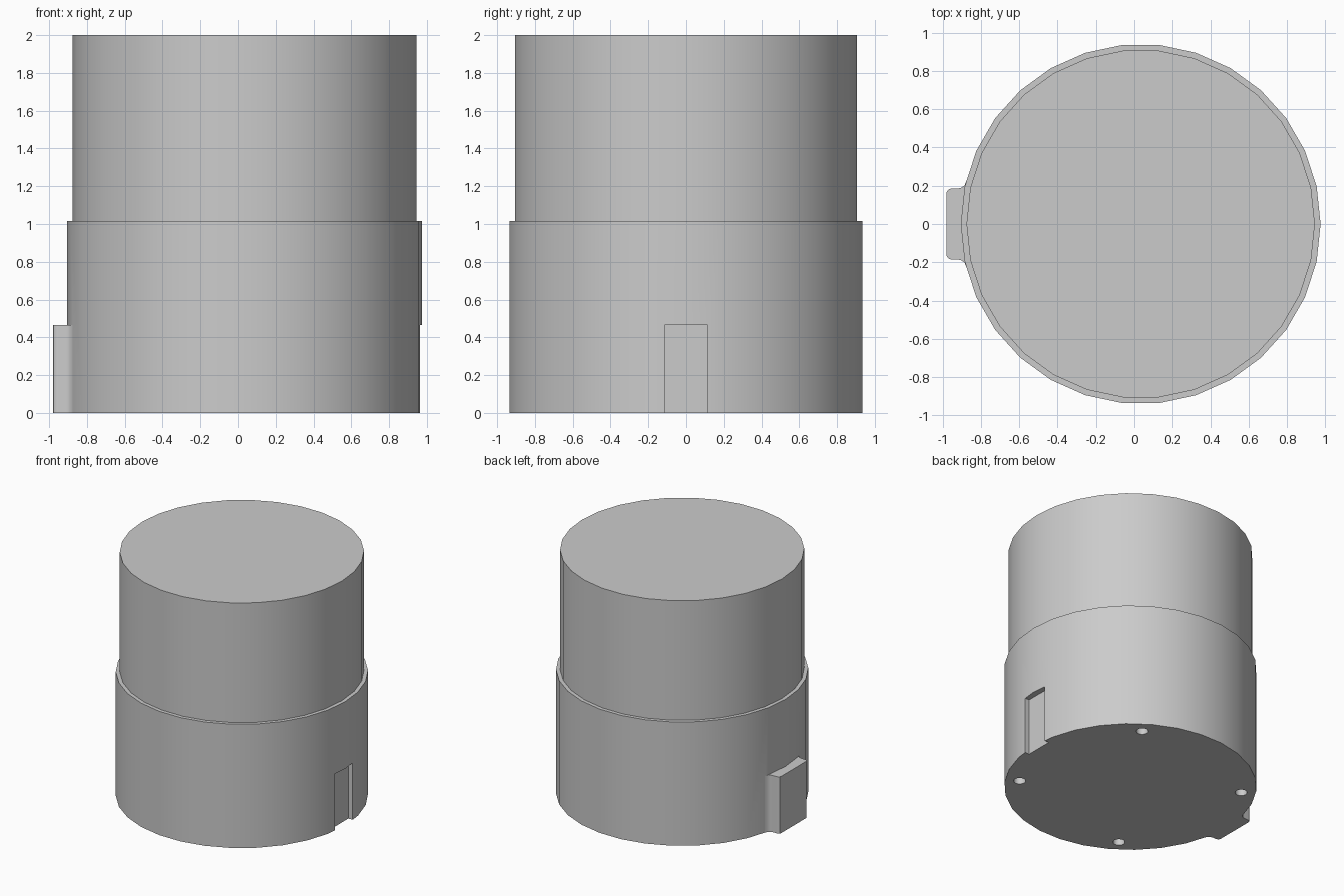
import bpy, bmesh, math

cube = bpy.data.objects.get("Cube")
if cube:
    bpy.data.objects.remove(cube, do_unlink=True)

CX = 0.035            # cylinder axis, offset by the side tab
SIDES = 30
STEP_Z, TAB_Z = 1.017, 0.466
LOWER_R, UPPER_R = 0.94, 0.91

grey = bpy.data.materials.new("plain_grey")
grey.use_nodes = True
colour = (0.6, 0.6, 0.6, 1)
grey.diffuse_color = colour
grey.node_tree.nodes["Principled BSDF"].inputs["Base Color"].default_value = colour


def prism(name, outline, z0, z1):
    """Extrude a flat outline from z0 to z1."""
    bm = bmesh.new()
    face = bm.faces.new([bm.verts.new((x, y, z0)) for x, y in outline])
    top = bmesh.ops.extrude_face_region(bm, geom=[face])["geom"]
    verts = [v for v in top if isinstance(v, bmesh.types.BMVert)]
    bmesh.ops.translate(bm, verts=verts, vec=(0, 0, z1 - z0))
    bmesh.ops.recalc_face_normals(bm, faces=bm.faces)
    mesh = bpy.data.meshes.new(name)
    bm.to_mesh(mesh)
    bm.free()
    mesh.materials.append(grey)
    obj = bpy.data.objects.new(name, mesh)
    bpy.context.collection.objects.link(obj)
    return obj


def circle(x, y, radius, sides):
    steps = [math.tau * i / sides for i in range(sides)]
    return [(x + radius * math.cos(a), y + radius * math.sin(a)) for a in steps]


def combine(target, other, operation):
    """Apply a boolean and discard the helper."""
    mod = target.modifiers.new("boolean", "BOOLEAN")
    mod.operation, mod.solver, mod.object = operation, "EXACT", other
    bpy.context.view_layer.objects.active = target
    bpy.ops.object.modifier_apply(modifier=mod.name)
    bpy.data.objects.remove(other, do_unlink=True)


def smooth(obj):
    bpy.ops.object.select_all(action="DESELECT")
    obj.select_set(True)
    bpy.context.view_layer.objects.active = obj
    bpy.ops.object.shade_smooth_by_angle(angle=math.radians(30))


# Main drums
lower = prism("lower_drum", circle(CX, 0, LOWER_R, SIDES), 0, STEP_Z)
upper = prism("upper_drum", circle(CX, 0, UPPER_R, SIDES), STEP_Z, 2)

# Side tab with rounded outer corners and flared roots
half = [(-0.8, 0.22), (-0.876, 0.222), (-0.885, 0.203), (-0.9, 0.19),
        (-0.92, 0.185), (-0.955, 0.185), (-0.968, 0.181), (-0.977, 0.172),
        (-0.98, 0.16)]
outline = half + [(x, -y) for x, y in reversed(half)]
combine(lower, prism("side_tab", outline, 0, TAB_Z), "UNION")

# Keyway slot opposite the tab
slot = [(0.925, -0.113), (1.1, -0.113), (1.1, 0.113), (0.925, 0.113)]
combine(lower, prism("slot_cutter", slot, -0.1, TAB_Z), "DIFFERENCE")

# Four blind holes in the base
for i in range(4):
    a = math.radians(56 + 90 * i)
    ring = circle(CX + 0.83 * math.cos(a), 0.83 * math.sin(a), 0.045, 16)
    combine(lower, prism("hole_cutter", ring, -0.1, 0.2), "DIFFERENCE")

for part in (lower, upper):
    smooth(part)
